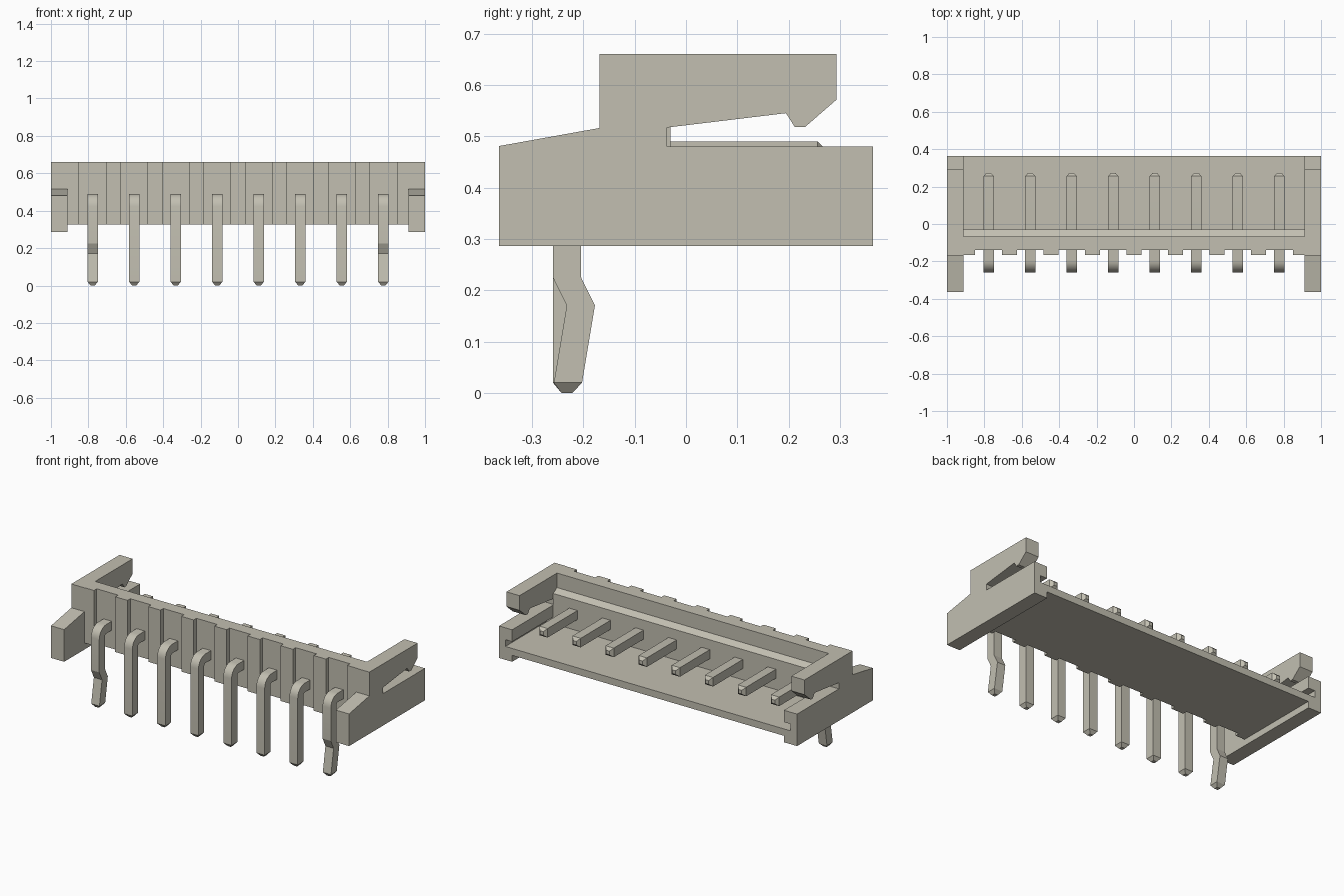
import bpy, bmesh, math
from mathutils import Vector

cube = bpy.data.objects.get("Cube")
if cube:
    bpy.data.objects.remove(cube, do_unlink=True)

COLOUR = (0.54, 0.52, 0.44, 1.0)
beige = bpy.data.materials.new("warm_beige")
beige.use_nodes = True
beige.diffuse_color = COLOUR
beige.node_tree.nodes["Principled BSDF"].inputs["Base Color"].default_value = COLOUR


def make_object(name, bm):
    bmesh.ops.recalc_face_normals(bm, faces=bm.faces[:])
    mesh = bpy.data.meshes.new(name)
    bm.to_mesh(mesh)
    bm.free()
    mesh.materials.append(beige)
    ob = bpy.data.objects.new(name, mesh)
    bpy.context.collection.objects.link(ob)
    return ob


def extrude_x(name, profile, x0, x1):
    """Extrude a (y, z) outline along x."""
    bm = bmesh.new()
    face = bm.faces.new([bm.verts.new((x0, y, z)) for y, z in profile])
    ext = bmesh.ops.extrude_face_region(bm, geom=[face])["geom"]
    verts = [v for v in ext if isinstance(v, bmesh.types.BMVert)]
    bmesh.ops.translate(bm, verts=verts, vec=(x1 - x0, 0, 0))
    return make_object(name, bm)


def rect(y0, y1, z0, z1):
    return [(y0, z0), (y1, z0), (y1, z1), (y0, z1)]


def activate(ob):
    bpy.ops.object.select_all(action='DESELECT')
    ob.select_set(True)
    bpy.context.view_layer.objects.active = ob


INNER = 0.912   # inner face of the side cheeks
PITCH = 0.222   # distance between pins

# Floor and stepped rear wall in one section
housing = [(-0.14, 0.325), (0.364, 0.325), (0.364, 0.367), (-0.03, 0.367),
           (-0.03, 0.55), (-0.066, 0.572), (-0.066, 0.66), (-0.14, 0.66)]
extrude_x("housing_floor_and_wall", housing, -INNER, INNER)

# Ribs on the outside of the wall, between the pins
for k in range(-3, 4):
    extrude_x(f"wall_rib_{k + 4}", rect(-0.167, -0.14, 0.325, 0.66),
              k * PITCH - 0.041, k * PITCH + 0.041)

# Side cheeks with hooked latch arms and a groove above the floor
cheek = [(-0.364, 0.286), (0.364, 0.286), (0.364, 0.48), (-0.037, 0.48),
         (-0.037, 0.517), (0.195, 0.545), (0.212, 0.518), (0.232, 0.518),
         (0.293, 0.571), (0.293, 0.66), (-0.169, 0.66), (-0.169, 0.516),
         (-0.364, 0.481)]
for side, s in (("left", 1), ("right", -1)):
    a, b = sorted((s * 0.85, s * INNER))
    extrude_x(f"{side}_end_rib", rect(-0.167, -0.14, 0.325, 0.66), a, b)
    a, b = sorted((s * INNER, s * 1.0))
    ob = extrude_x(f"{side}_cheek", cheek, a, b)
    a, b = sorted((s * 0.88, s * 0.957))
    cutter = extrude_x("groove_cutter", rect(-0.03, 0.40, 0.367, 0.408), a, b)
    cutter.hide_render = True
    mod = ob.modifiers.new("groove", 'BOOLEAN')
    mod.operation = 'DIFFERENCE'
    mod.solver = 'EXACT'
    mod.object = cutter
    activate(ob)
    bpy.ops.object.modifier_apply(modifier=mod.name)
    bpy.data.objects.remove(cutter, do_unlink=True)


def make_pin(name, x, kinked):
    """Sweep a square section along the bent pin, tapering both tips."""
    h, ri = 0.0275, 0.012
    r = ri + h
    yc, zc = -0.232, 0.4625
    # stations: centre y, centre z, section normal angle, scale
    path = [(0.274, zc, 90, 0.4), (0.256, zc, 90, 1)]
    for i in range(7):
        t = 90 + 15 * i
        path.append((yc + r + r * math.cos(math.radians(t)),
                     zc - r + r * math.sin(math.radians(t)), t, 1))
    if kinked:
        path += [(yc, 0.225, 180, 1), (yc + 0.027, 0.17, 180, 1)]
    path += [(yc + 0.002 * kinked, 0.02, 180, 1), (yc, 0.0, 180, 0.4)]

    bm = bmesh.new()
    rings = []
    for y, z, t, k in path:
        n = Vector((0, math.cos(math.radians(t)), math.sin(math.radians(t))))
        c = Vector((x, y, z))
        rings.append([bm.verts.new(c + Vector((u * h * k, 0, 0)) + n * (v * h * k))
                      for u, v in ((-1, -1), (1, -1), (1, 1), (-1, 1))])
    for p, q in zip(rings, rings[1:]):
        for i in range(4):
            j = (i + 1) % 4
            bm.faces.new((p[i], p[j], q[j], q[i]))
    bm.faces.new(rings[0])
    bm.faces.new(rings[-1])
    ob = make_object(name, bm)
    activate(ob)
    bpy.ops.object.shade_smooth_by_angle(angle=math.radians(20))


# Row of eight pins, the outer two kinked
for i in range(8):
    make_pin(f"pin_{i + 1}", (i - 3.5) * PITCH, i in (0, 7))
